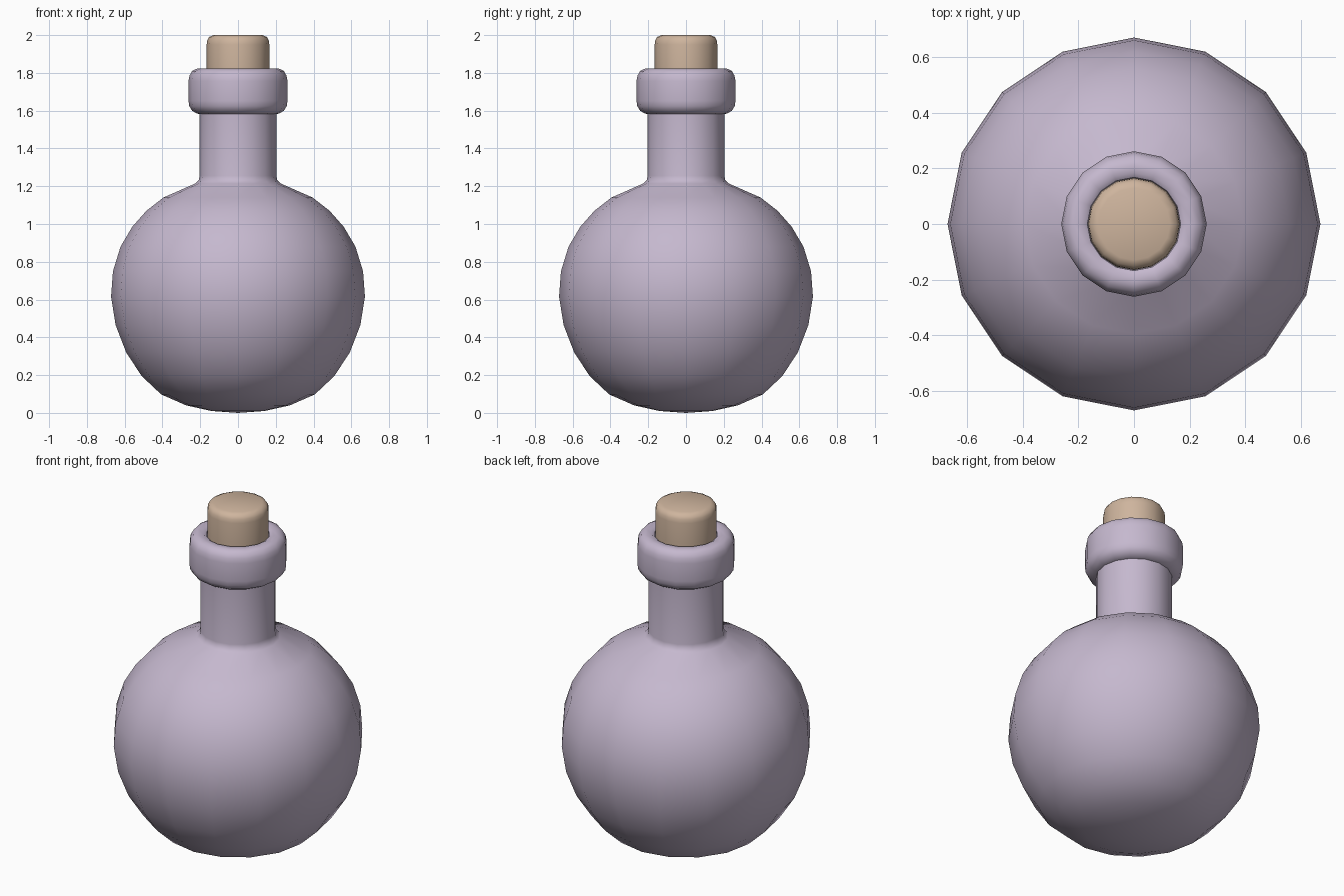
import bpy, bmesh
from math import cos, sin, pi, radians

if "Cube" in bpy.data.objects:
    bpy.data.objects.remove(bpy.data.objects["Cube"])

SIDES = 16


def lathe(name, profile, color, angle=50):
    """Spin an (r, z) profile around z; r = 0 makes a pole."""
    bm = bmesh.new()
    rings = []
    for r, z in profile:
        if r == 0:
            rings.append([bm.verts.new((0, 0, z))] * SIDES)
        else:
            rings.append([bm.verts.new((r * cos(2 * pi * i / SIDES), r * sin(2 * pi * i / SIDES), z))
                          for i in range(SIDES)])
    for a, b in zip(rings, rings[1:]):
        for i in range(SIDES):
            j = (i + 1) % SIDES
            bm.faces.new(list(dict.fromkeys((a[i], a[j], b[j], b[i]))))
    bmesh.ops.recalc_face_normals(bm, faces=bm.faces)
    mesh = bpy.data.meshes.new(name)
    bm.to_mesh(mesh)
    bm.free()
    ob = bpy.data.objects.new(name, mesh)
    bpy.context.collection.objects.link(ob)
    mat = bpy.data.materials.new(name + "_colour")
    mat.diffuse_color = color
    mat.use_nodes = True
    mat.node_tree.nodes["Principled BSDF"].inputs["Base Color"].default_value = mat.diffuse_color
    mesh.materials.append(mat)
    bpy.ops.object.select_all(action='DESELECT')
    ob.select_set(True)
    bpy.context.view_layer.objects.active = ob
    bpy.ops.object.shade_smooth_by_angle(angle=radians(angle))
    return ob


# Flask: round body, straight neck, rolled lip and the mouth around the cork
body = [(0, 0), (0.14, 0.01), (0.275, 0.04), (0.407, 0.098), (0.51, 0.195),
        (0.592, 0.32), (0.648, 0.465), (0.672, 0.615), (0.662, 0.75),
        (0.622, 0.88), (0.56, 0.985), (0.485, 1.07), (0.395, 1.14), (0.225, 1.215)]
neck = [(0.208, 1.232), (0.203, 1.255), (0.203, 1.582)]
lip = [(0.218, 1.585), (0.243, 1.6), (0.258, 1.624), (0.262, 1.652),
       (0.262, 1.757), (0.257, 1.785), (0.243, 1.81), (0.218, 1.822),
       (0.185, 1.822), (0.168, 1.81), (0.164, 1.6)]
lathe("flask", body + neck + lip, (0.56, 0.48, 0.62, 1))

# Cork stopper with a rounded top edge
cork = [(0, 1.6), (0.163, 1.6), (0.166, 1.83), (0.166, 1.95), (0.163, 1.972),
        (0.153, 1.99), (0.13, 2.0), (0, 2.0)]
lathe("cork", cork, (0.62, 0.46, 0.34, 1))
